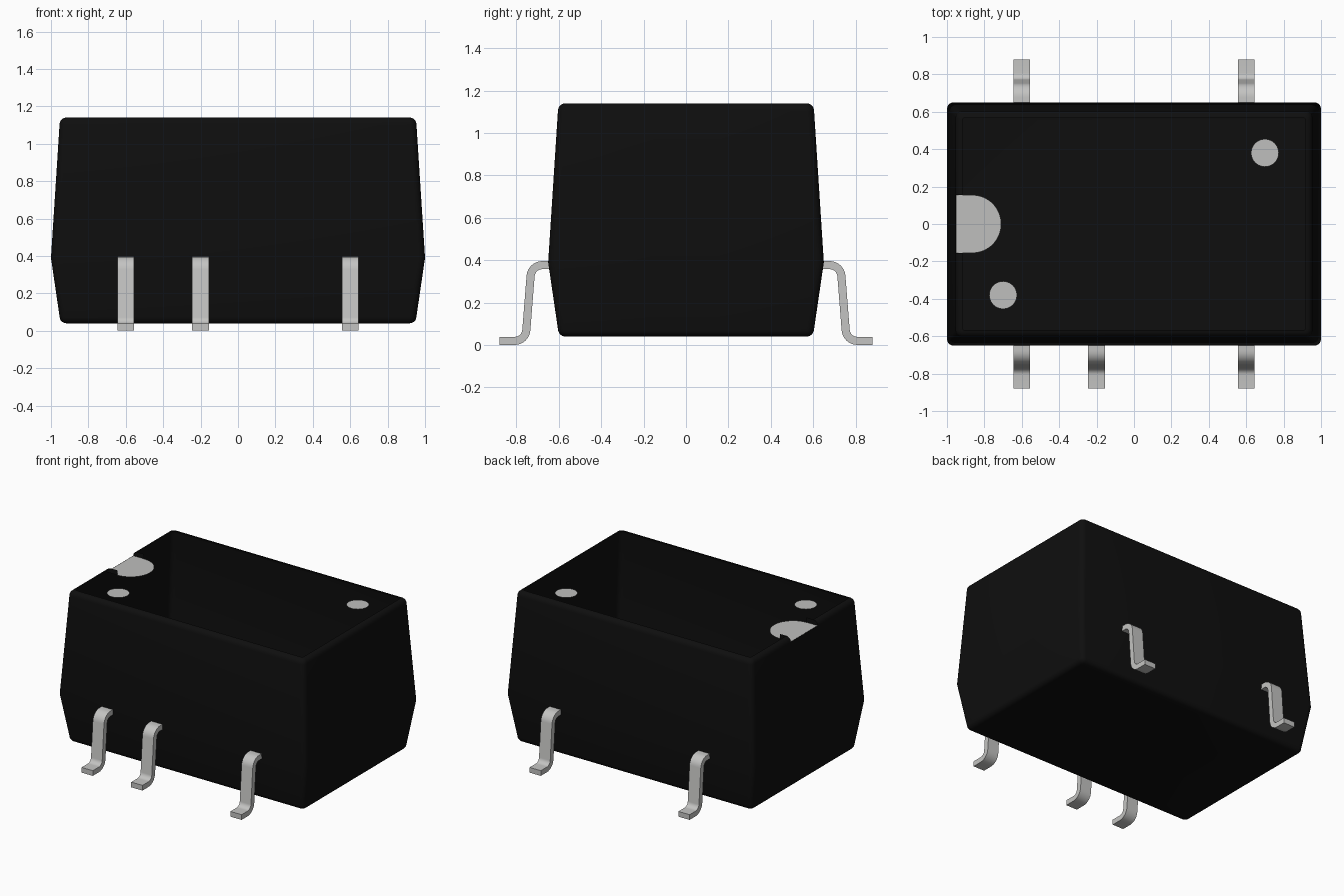
import bpy, bmesh, math
from mathutils import Vector

if "Cube" in bpy.data.objects:
    bpy.data.objects.remove(bpy.data.objects["Cube"], do_unlink=True)


def material(name, rgb):
    m = bpy.data.materials.new(name)
    m.use_nodes = True
    m.diffuse_color = (*rgb, 1)
    bsdf = m.node_tree.nodes["Principled BSDF"]
    bsdf.inputs["Base Color"].default_value = (*rgb, 1)
    bsdf.inputs["Roughness"].default_value = 0.6
    return m


BLACK = material("black plastic", (0.0045, 0.0045, 0.0045))
METAL = material("pale metal", (0.55, 0.55, 0.54))
MARK = material("pale grey marking", (0.52, 0.52, 0.51))


def finish(name, bm, mat, smooth=False):
    me = bpy.data.meshes.new(name)
    bm.to_mesh(me)
    bm.free()
    ob = bpy.data.objects.new(name, me)
    bpy.context.collection.objects.link(ob)
    me.materials.append(mat)
    if smooth:
        bpy.ops.object.select_all(action='DESELECT')
        ob.select_set(True)
        bpy.context.view_layer.objects.active = ob
        bpy.ops.object.shade_smooth_by_angle(angle=math.radians(30))
    return ob


# Main dimensions
BOTTOM, WAIST, TOP = 0.04, 0.39, 1.14
HALF_X, HALF_Y = 1.0, 0.65
TAPER, ROUND = 0.046, 0.036
FLOOR = 1.105          # height of the recessed markings
SLOT_R, SLOT_X, SLOT_END = 0.155, -0.865, -0.953


def ring(bm, z, inset, radius=0.036, steps=5):
    """Rounded rectangle at height z, pulled in from the waist by inset."""
    hx, hy = HALF_X - inset, HALF_Y - inset
    r = max(radius - 0.6 * max(inset - TAPER, 0), 0.01)
    verts = []
    for q, (sx, sy) in enumerate([(1, 1), (-1, 1), (-1, -1), (1, -1)]):
        for i in range(steps + 1):
            a = math.pi / 2 * (q + i / steps)
            verts.append(bm.verts.new((sx * (hx - r) + r * math.cos(a),
                                       sy * (hy - r) + r * math.sin(a), z)))
    return verts


# Tapered case: closed bottom, rounded rims, open top
arc = [math.pi / 2 * i / 5 for i in range(6)]
profile = [(BOTTOM + ROUND * (1 - math.sin(a)), TAPER + ROUND * (1 - math.cos(a)))
           for a in reversed(arc)]
profile += [(WAIST, 0.0)]
profile += [(TOP - ROUND * (1 - math.sin(a)), TAPER + ROUND * (1 - math.cos(a)))
            for a in arc]
bm = bmesh.new()
rings = [ring(bm, z, inset) for z, inset in profile]
for lo, hi in zip(rings, rings[1:]):
    n = len(lo)
    for i in range(n):
        j = (i + 1) % n
        bm.faces.new((lo[i], lo[j], hi[j], hi[i]))
bm.faces.new(list(reversed(rings[0])))

# Cut the slot opening through the rim at the right-hand end
for co, no in (((0, SLOT_R, 0), (0, 1, 0)), ((0, -SLOT_R, 0), (0, 1, 0)),
               ((0, 0, FLOOR), (0, 0, 1))):
    bmesh.ops.bisect_plane(bm, geom=bm.verts[:] + bm.edges[:] + bm.faces[:],
                           plane_co=co, plane_no=no, dist=1e-5)
gap = []
for f in bm.faces:
    c = f.calc_center_median()
    if c.x < -0.85 and abs(c.y) < SLOT_R and c.z > FLOOR:
        gap.append(f)
bmesh.ops.delete(bm, geom=gap, context='FACES')

# Short straight side walls of the slot, following the rounded rim
for s in (1, -1):
    edge = [(-HALF_X + inset, z) for z, inset in profile[-6:]]
    pts = [(SLOT_X, FLOOR), (edge[0][0], FLOOR)] + edge[1:] + [(SLOT_X, TOP)]
    wall = [bm.verts.new((x, s * SLOT_R, z)) for x, z in pts]
    bm.faces.new(wall if s < 0 else wall[::-1])
finish("case", bm, BLACK, smooth=True)


# Flat markings set just below the rim
def flat_plate(name, outline):
    bm = bmesh.new()
    bm.faces.new([bm.verts.new((x, y, FLOOR)) for x, y in outline])
    finish(name, bm, MARK)


def circle(cx, cy, r, start, sweep, n):
    return [(cx + r * math.cos(start + sweep * i / n),
             cy + r * math.sin(start + sweep * i / n)) for i in range(n + 1)]


slot = circle(SLOT_X, 0, SLOT_R, -math.pi / 2, math.pi, 32)
flat_plate("end_slot_floor", slot + [(SLOT_END, SLOT_R), (SLOT_END, -SLOT_R)])
for name, x, y in (("front_dot", -0.7, -0.38), ("back_dot", 0.7, 0.38)):
    flat_plate(name, circle(x, y, 0.074, 0, math.tau, 40)[:-1])


# Gull-wing leads: trace the strip's centre line, then give it thickness and width
def lead_path():
    turn, r, steps = math.radians(-85.5), 0.055, 8
    pos, head = Vector((0.64, 0.377)), 0.0
    path = [(pos.copy(), head)]

    def forward(d):
        nonlocal pos
        pos = pos + d * Vector((math.cos(head), math.sin(head)))
        path.append((pos.copy(), head))

    def bend(total):
        nonlocal pos, head
        step = total / steps
        chord = 2 * r * math.sin(abs(step) / 2)
        for _ in range(steps):
            mid = head + step / 2
            pos = pos + chord * Vector((math.cos(mid), math.sin(mid)))
            head += step
            path.append((pos.copy(), head))

    forward(0.038)
    bend(turn)
    forward(0.2564)
    bend(-turn)
    forward(0.88 - pos.x)
    return path


def lead(name, x, side, width=0.09, thick=0.038):
    bm = bmesh.new()
    sections = []
    for p, a in lead_path():
        n = Vector((-math.sin(a), math.cos(a))) * thick / 2
        sections.append([bm.verts.new((x + dx * width / 2, side * q.x, q.y))
                         for dx, q in ((-1, p - n), (1, p - n), (1, p + n), (-1, p + n))])
    for a, b in zip(sections, sections[1:]):
        for i in range(4):
            j = (i + 1) % 4
            bm.faces.new((a[i], a[j], b[j], b[i]))
    bm.faces.new(sections[0])
    bm.faces.new(sections[-1])
    bmesh.ops.recalc_face_normals(bm, faces=bm.faces[:])
    finish(name, bm, METAL, smooth=True)


for label, side, spots in (("front", -1, (-0.6, -0.2, 0.6)), ("back", 1, (-0.6, 0.6))):
    for i, x in enumerate(spots):
        lead(f"{label}_lead_{i + 1}", x, side)
